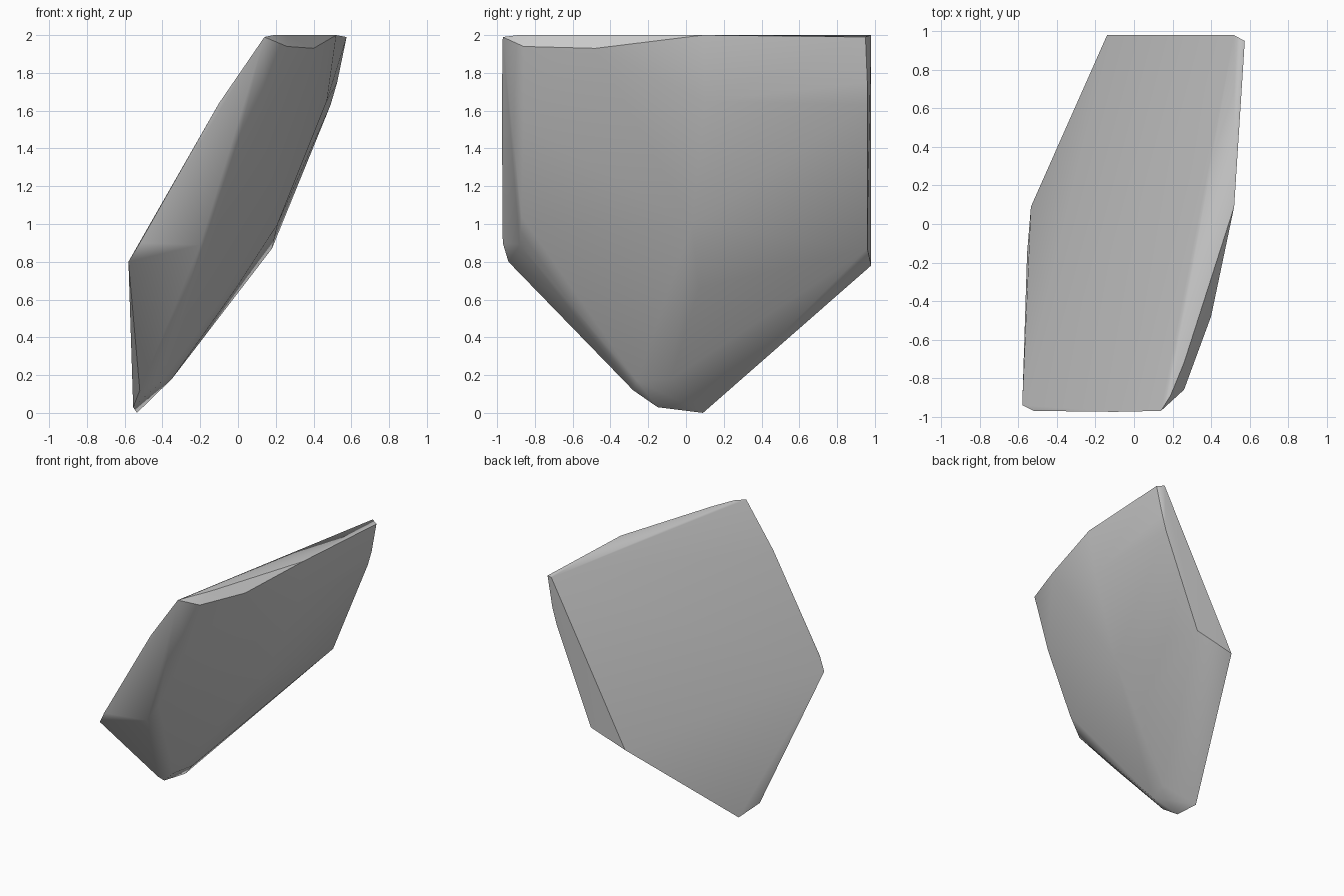
import bpy, bmesh, math

default = bpy.data.objects.get("Cube")
if default:
    bpy.data.objects.remove(default, do_unlink=True)

# Stone material
stone = bpy.data.materials.new("stone_grey")
stone.use_nodes = True
grey = (0.6, 0.6, 0.6, 1)
stone.diffuse_color = grey
stone.node_tree.nodes["Principled BSDF"].inputs["Base Color"].default_value = grey

# Corner loops of the shard: cap and its chipped rim
top_cap = [(.52, .98, 2), (.575, .95, 1.99), (.52, .09, 2),
           (.26, -.72, 2), (.19, -.89, 2), (.14, -.97, 1.99)]
chipped_rim = [(.4, -.48, 1.93), (.26, -.86, 1.94)]
# Front bevel, from the outer edge to the inner edge
front_outer = [(-.1, -.975, 1.64), (-.52, -.97, .9), (-.58, -.94, .8)]
front_inner = [(-.2, -.88, .89), (-.1, -.87, 1.04), (.13, -.86, 1.53)]
# Broad side, swelling along its middle
side_swell = [(.47, .1, 1.65), (.21, .03, 1), (-.01, .07, .66)]
back_edge = [(.525, .96, 1.75), (.49, .96, 1.63), (.24, .96, 1.02),
             (.18, .96, .87), (-.14, .98, .78)]
foot = [(-.535, .09, 0), (-.555, -.15, .03), (-.52, -.28, .12),
        (-.4, -.26, .17), (-.35, -.08, .18)]

# Wrap the corners in a closed faceted shell
bm = bmesh.new()
for corner in (top_cap + chipped_rim + front_outer + front_inner
               + side_swell + back_edge + foot):
    bm.verts.new(corner)
bmesh.ops.convex_hull(bm, input=bm.verts[:])
loose = [v for v in bm.verts if not v.link_faces]
bmesh.ops.delete(bm, geom=loose, context='VERTS')
bmesh.ops.recalc_face_normals(bm, faces=bm.faces[:])

# Smooth shading that keeps the strong edges hard
for face in bm.faces:
    face.smooth = True
for edge in bm.edges:
    edge.smooth = edge.calc_face_angle() < math.radians(42)

mesh = bpy.data.meshes.new("rock_shard")
bm.to_mesh(mesh)
bm.free()
mesh.materials.append(stone)
rock = bpy.data.objects.new("rock_shard", mesh)
bpy.context.collection.objects.link(rock)

# Let the broad faces dominate the shading
weighted = rock.modifiers.new("broad_face_normals", 'WEIGHTED_NORMAL')
weighted.keep_sharp = True
